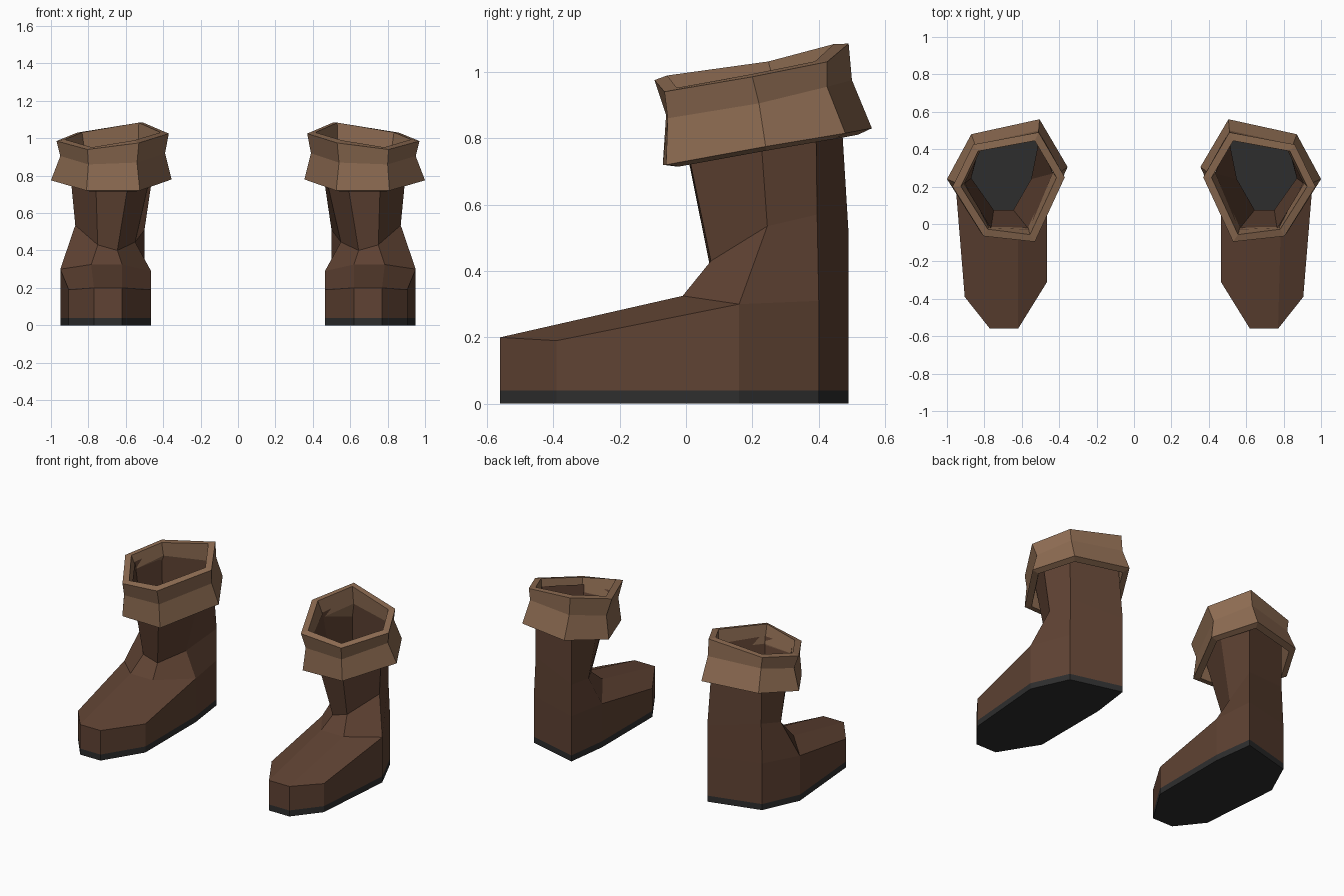
import bpy


def material(name, colour):
    m = bpy.data.materials.new(name)
    m.diffuse_color = (*colour, 1)
    return m


leather = material("leather", (0.115, 0.055, 0.033))
trim = material("cuff_leather", (0.27, 0.15, 0.085))
rubber = material("rubber", (0.027, 0.027, 0.027))


def loft(a, b, n):
    """Quads joining two closed rings given as index lists."""
    return [(a[i], a[(i + 1) % n], b[(i + 1) % n], b[i]) for i in range(n)]


def build(name, verts, faces, mat, thickness=0):
    mesh = bpy.data.meshes.new(name)
    mesh.from_pydata(verts, [], faces)
    mesh.materials.append(mat)
    ob = bpy.data.objects.new(name, mesh)
    bpy.context.collection.objects.link(ob)
    if thickness:
        s = ob.modifiers.new("thickness", 'SOLIDIFY')
        s.thickness = thickness
        s.offset = -1
        s.use_even_offset = True
    ob.modifiers.new("pair", 'MIRROR').use_mirror_merge = False
    return ob


# Footprint, counter-clockwise from the inner toe, with the height of the foot side
foot = [(0.62, -0.56, 0.20), (0.77, -0.56, 0.20), (0.905, -0.39, 0.19), (0.95, 0.16, 0.30),
        (0.84, 0.40, 0.31), (0.50, 0.49, 0.30), (0.465, 0.22, 0.29), (0.465, -0.31, 0.19)]
SOLE_TOP = 0.04

# Sole slab
sole = [(x, y, z) for z in (0, SOLE_TOP) for x, y, _ in foot]
low, high = list(range(8)), list(range(8, 16))
build("soles", sole, loft(low, high, 8) + [low[::-1], high], rubber)

# Upper: foot sides, instep, ankle and shaft, open at the top
instep = [(0.62, -0.01, 0.325), (0.785, -0.01, 0.325)]
ankle = [(0.75, 0.075, 0.43), (0.87, 0.245, 0.535), (0.83, 0.395, 0.57),
         (0.50, 0.49, 0.51), (0.55, 0.24, 0.445), (0.645, 0.075, 0.40)]
shaft = [(0.765, -0.025, 0.91), (0.91, 0.215, 0.95), (0.835, 0.39, 0.98),
         (0.52, 0.46, 1.0), (0.435, 0.27, 0.95), (0.56, -0.03, 0.92)]
verts = [(x, y, SOLE_TOP) for x, y, _ in foot] + foot + instep + ankle + shaft
back = [17, 11, 12, 13, 14, 16]
ankle_ids, shaft_ids = list(range(18, 24)), list(range(24, 30))
faces = loft(low, high, 8) + loft(back, ankle_ids, 6) + loft(ankle_ids, shaft_ids, 6)
faces += [(8, 9, 17, 16), (9, 10, 11, 17), (15, 8, 16, 14)]
build("boot_uppers", verts, faces, leather)

# Flared cuff around the shaft top
cuff = [(0.81, -0.06, 0.72), (1.0, 0.24, 0.775), (0.87, 0.48, 0.815),
        (0.505, 0.56, 0.83), (0.355, 0.305, 0.78), (0.525, -0.07, 0.72),
        (0.80, -0.055, 0.86), (0.95, 0.22, 0.905), (0.85, 0.425, 0.955),
        (0.51, 0.50, 0.975), (0.39, 0.28, 0.92), (0.54, -0.06, 0.87),
        (0.805, -0.065, 0.94), (0.97, 0.20, 0.985), (0.86, 0.425, 1.03),
        (0.51, 0.49, 1.085), (0.37, 0.25, 1.025), (0.53, -0.095, 0.975)]
r = [list(range(k, k + 6)) for k in (0, 6, 12)]
build("cuffs", cuff, loft(r[0], r[1], 6) + loft(r[1], r[2], 6), trim, 0.04)
